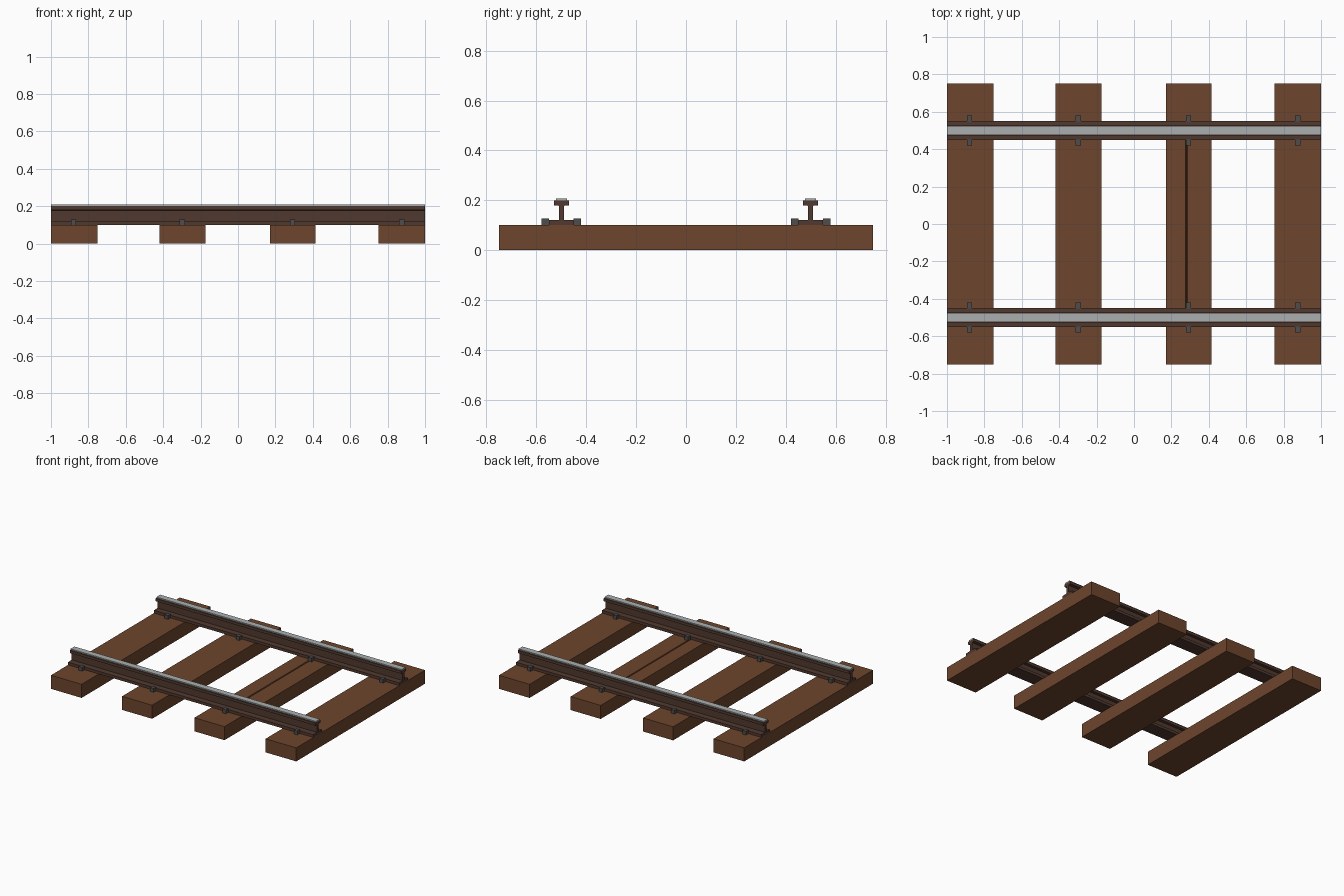
import bpy

if "Cube" in bpy.data.objects:
    bpy.data.objects.remove(bpy.data.objects["Cube"])


def material(name, rgb):
    m = bpy.data.materials.new(name)
    m.diffuse_color = (*rgb, 1)
    m.use_nodes = True
    m.node_tree.nodes["Principled BSDF"].inputs["Base Color"].default_value = m.diffuse_color
    return m


wood = material("brown wood", (0.155, 0.060, 0.026))
rust = material("rusty steel", (0.080, 0.040, 0.028))
steel = material("polished steel", (0.40, 0.43, 0.43))
iron = material("dark iron", (0.075, 0.075, 0.075))


def prism(name, outline, axis, lo, hi, mat):
    """Extrude a closed outline along x (outline is y, z) or y (outline is x, z)."""
    n = len(outline)
    place = (lambda p, t: (t, *p)) if axis == "x" else (lambda p, t: (p[0], t, p[1]))
    verts = [place(p, t) for t in (lo, hi) for p in outline]
    faces = [tuple(range(n))[::-1], tuple(range(n, 2 * n))]
    faces += [(i, (i + 1) % n, n + (i + 1) % n, n + i) for i in range(n)]
    if axis == "y":
        faces = [f[::-1] for f in faces]
    mesh = bpy.data.meshes.new(name)
    mesh.from_pydata(verts, [], faces)
    mesh.materials.append(mat)
    obj = bpy.data.objects.new(name, mesh)
    bpy.context.collection.objects.link(obj)
    return obj


def box(name, x0, x1, y0, y1, z0, z1, mat):
    return prism(name, [(y0, z0), (y1, z0), (y1, z1), (y0, z1)], "x", x0, x1, mat)


# Sleepers; the third has a shallow split along its top between the rails
SLEEPERS = [(-1, -0.75), (-0.42, -0.175), (0.17, 0.415), (0.75, 1)]
for i, (a, b) in enumerate(SLEEPERS):
    if i != 2:
        box("sleeper", a, b, -0.75, 0.75, 0, 0.1, wood)
        continue
    for s in (-1, 1):
        box("sleeper_end", a, b, *sorted((s * 0.46, s * 0.75)), 0, 0.1, wood)
    split = [(a, 0), (b, 0), (b, 0.1), (0.285, 0.1), (0.28, 0.09), (0.275, 0.1), (a, 0.1)]
    prism("split_sleeper_middle", split, "y", -0.46, 0.46, wood)

# Rails: I-shaped profile, polished running strip, and bolts either side of the foot
half = [(0.05, 0.1), (0.05, 0.12), (0.01, 0.122), (0.01, 0.178), (0.03, 0.18), (0.03, 0.2)]
profile = half + [(-y, z) for y, z in reversed(half)]
for c in (-0.5, 0.5):
    prism("rail", [(c + y, z) for y, z in profile], "x", -1, 1, rust)
    box("running_strip", -1, 1, c - 0.022, c + 0.022, 0.2, 0.208, steel)
    for x in (-0.88, -0.298, 0.292, 0.875):
        for s in (-1, 1):
            y = c + s * 0.064
            box("bolt", x - 0.014, x + 0.014, y - 0.015, y + 0.015, 0.1, 0.128, iron)
